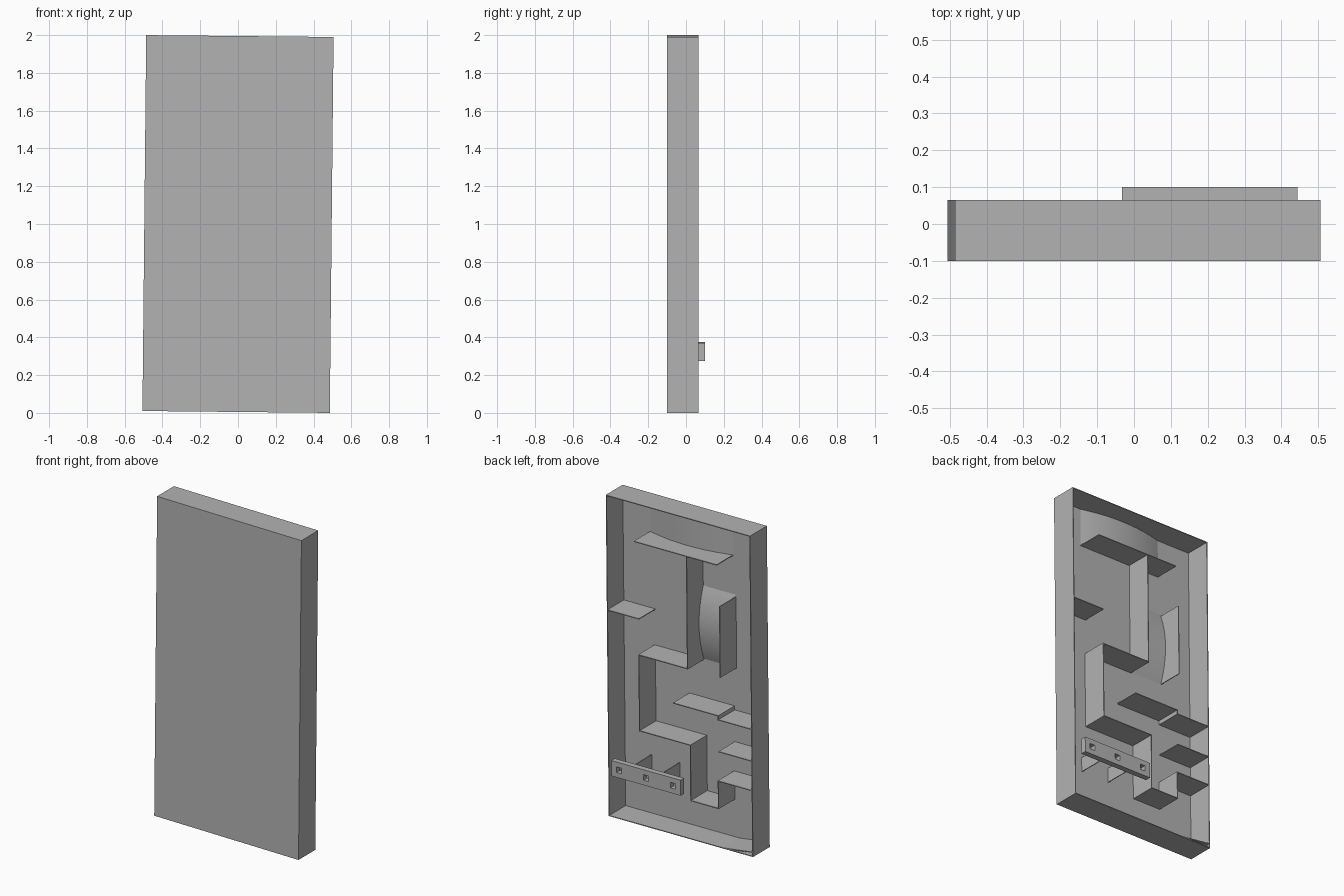
import bpy, bmesh, math
from mathutils import Matrix

cube = bpy.data.objects.get("Cube")
if cube:
    bpy.data.objects.remove(cube, do_unlink=True)

grey = bpy.data.materials.new("plain_grey")
grey.use_nodes = True
COLOUR = (0.45, 0.45, 0.45, 1)
grey.diffuse_color = COLOUR
grey.node_tree.nodes["Principled BSDF"].inputs["Base Color"].default_value = COLOUR

FRONT, RIM = -0.1, 0.065          # depth of the tray
W, H, T = 0.496, 0.995, 0.005     # half width, half height, sheet thickness
FLOOR = FRONT + T
# the whole board leans slightly to one side
LEAN = Matrix.Translation((0, 0, 1)) @ Matrix.Rotation(0.01, 4, 'Y')


def finish(name, bm, thickness=0, offset=0, smooth=False):
    bmesh.ops.recalc_face_normals(bm, faces=bm.faces)
    bmesh.ops.transform(bm, matrix=LEAN, verts=bm.verts)
    mesh = bpy.data.meshes.new(name)
    bm.to_mesh(mesh)
    bm.free()
    mesh.materials.append(grey)
    ob = bpy.data.objects.new(name, mesh)
    bpy.context.collection.objects.link(ob)
    if thickness:
        mod = ob.modifiers.new("thickness", 'SOLIDIFY')
        mod.thickness, mod.offset, mod.use_even_offset = thickness, offset, True
    if smooth:
        for p in mesh.polygons:
            p.use_smooth = True
    return ob


def ribbon(name, points, closed=False):
    """Thin wall along an (x, z) path, running from floor to rim."""
    bm = bmesh.new()
    pairs = [(bm.verts.new((x, FLOOR, z)), bm.verts.new((x, RIM, z))) for x, z in points]
    nexts = pairs[1:] + (pairs[:1] if closed else [])
    for (a, b), (c, d) in zip(pairs, nexts):
        bm.faces.new((a, b, d, c))
    return finish(name, bm, T)


def bulge(name, x0, x1, z0, z1, rise, along_x, steps=20):
    """Sheet bowing gently out of the floor, arched along one axis."""
    bm = bmesh.new()
    previous = None
    for i in range(steps + 1):
        t = i / steps
        y = FLOOR + rise * (1 - (2 * t - 1) ** 2)
        if along_x:
            x = x0 + (x1 - x0) * t
            ends = [(x, y, z0), (x, y, z1)]
        else:
            z = z0 + (z1 - z0) * t
            ends = [(x0, y, z), (x1, y, z)]
        row = [bm.verts.new(co) for co in ends]
        if previous:
            bm.faces.new((previous[0], previous[1], row[1], row[0]))
        previous = row
    ob = finish(name, bm, smooth=True)
    return ob


# tray: closed front panel and surrounding frame
bm = bmesh.new()
bmesh.ops.create_cube(bm, size=1, matrix=Matrix.Translation((0, FRONT + T / 2, 0))
                      @ Matrix.Diagonal((2 * W, T, 2 * H, 1)))
finish("front_panel", bm)
w, h = W - T / 2, H - T / 2
ribbon("outer_frame", [(-w, -h), (w, -h), (w, h), (-w, h)], closed=True)

# maze walls
ribbon("top_shelf", [(0.306, 0.755), (-0.264, 0.755)])
ribbon("winding_wall", [(-0.055, 0.755), (-0.055, 0.058), (0.279, 0.058), (0.279, -0.412),
                        (-0.07, -0.412), (-0.07, -0.755), (-0.26, -0.755),
                        (-0.26, -0.585), (-w, -0.585)])
ribbon("left_shelf", [(w, 0.282), (0.275, 0.282)])
ribbon("channel_wall", [(-0.28, 0.502), (-0.28, 0.061)])
ribbon("stepped_shelf", [(0.045, -0.18), (-0.264, -0.18), (-0.264, -0.205), (-w, -0.205)])
ribbon("lower_shelf", [(-0.265, -0.402), (-w, -0.402)])
ribbon("corner_ramp", [(-0.29, -h), (-w, -0.967)])

# bowed floor sheets
bulge("top_bowed_floor", -0.264, 0.306, 0.755, h, 0.04, True)
bulge("channel_bowed_floor", -0.28, -0.055, 0.061, 0.515, 0.045, False)

# ribs holding the bar
for i, x in enumerate((0.31, 0.117)):
    ribbon(f"bar_rib_{i + 1}", [(x, -0.627), (x, -0.718)])

# bar with three square holes, built from a grid with missing cells
MID_X, MID_Z, HOLE = 0.212, -0.674, 0.017
xs = [MID_X - 0.238]
for c in (-0.185, 0, 0.185):
    xs += [MID_X + c - HOLE, MID_X + c + HOLE]
xs.append(MID_X + 0.238)
zs = [MID_Z + d for d in (-0.048, -HOLE, HOLE, 0.048)]
bm = bmesh.new()
grid = [[bm.verts.new((x, (RIM + 0.1) / 2, z)) for z in zs] for x in xs]
for i in range(len(xs) - 1):
    for j in range(len(zs) - 1):
        if not (j == 1 and i % 2 == 1):
            bm.faces.new((grid[i][j], grid[i + 1][j], grid[i + 1][j + 1], grid[i][j + 1]))
finish("holed_bar", bm, 0.1 - RIM)
